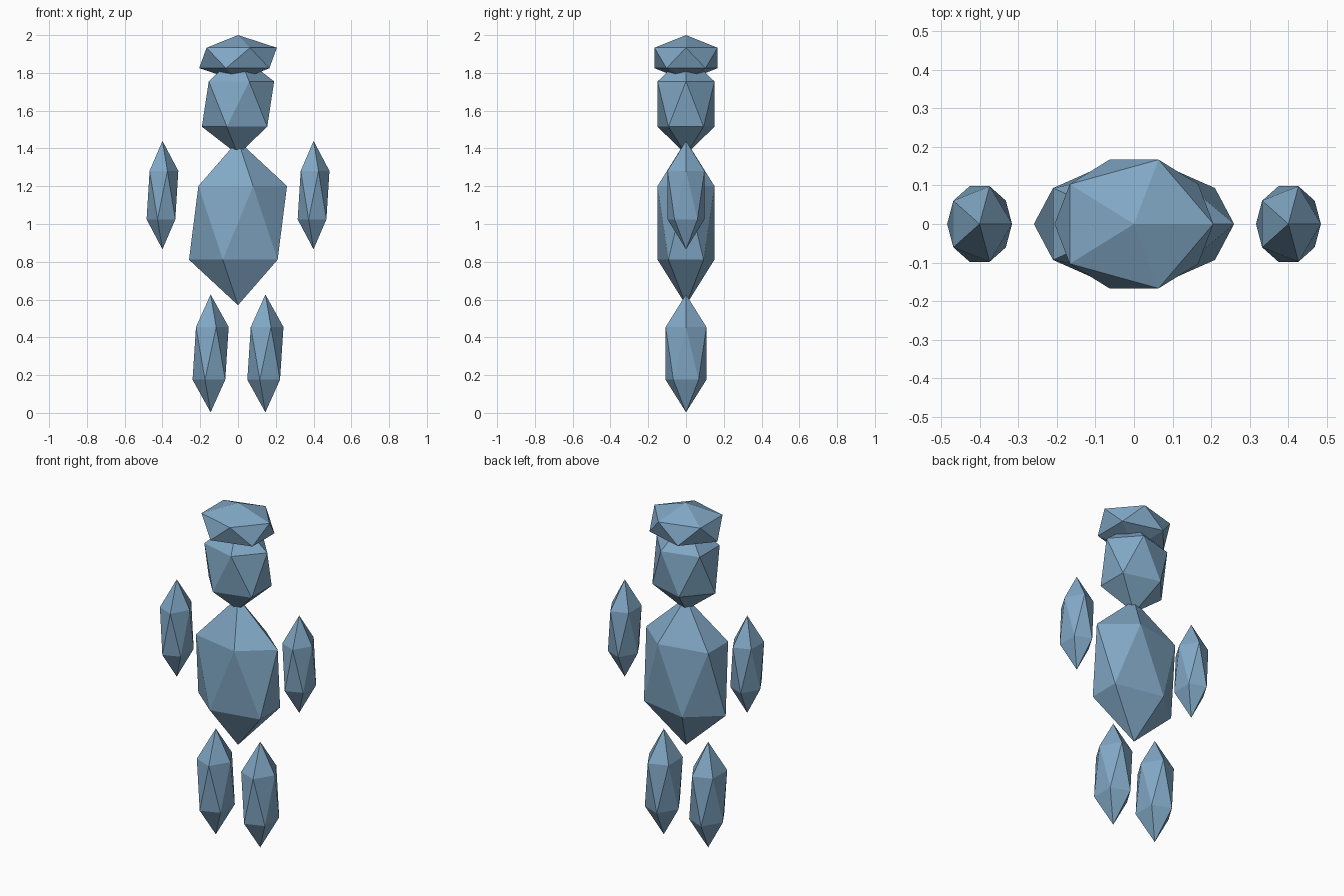
import bpy

if "Cube" in bpy.data.objects:
    bpy.data.objects.remove(bpy.data.objects["Cube"])

blue = bpy.data.materials.new("steel blue")
blue.diffuse_color = (0.22, 0.39, 0.56, 1.0)
blue.use_nodes = True
blue.node_tree.nodes["Principled BSDF"].inputs["Base Color"].default_value = blue.diffuse_color


def gem(name, centre, radii):
    """Faceted stretched icosahedron."""
    bpy.ops.mesh.primitive_ico_sphere_add(subdivisions=1, radius=1, location=centre)
    ob = bpy.context.object
    ob.name = name
    ob.scale = radii
    bpy.ops.object.transform_apply(location=False, rotation=False, scale=True)
    ob.data.materials.append(blue)
    return ob


# Central stack
gem("torso", (0, 0, 1.006), (0.29, 0.177, 0.436))
gem("head", (0, 0, 1.635), (0.214, 0.177, 0.268))
gem("hat", (0, 0, 1.879), (0.23, 0.196, 0.121))

# Paired limbs
for side, s in (("left", -1), ("right", 1)):
    gem(side + "_arm", (s * 0.4, 0, 1.153), (0.094, 0.115, 0.287))
    gem(side + "_leg", (s * 0.145, 0, 0.315), (0.107, 0.127, 0.312))
